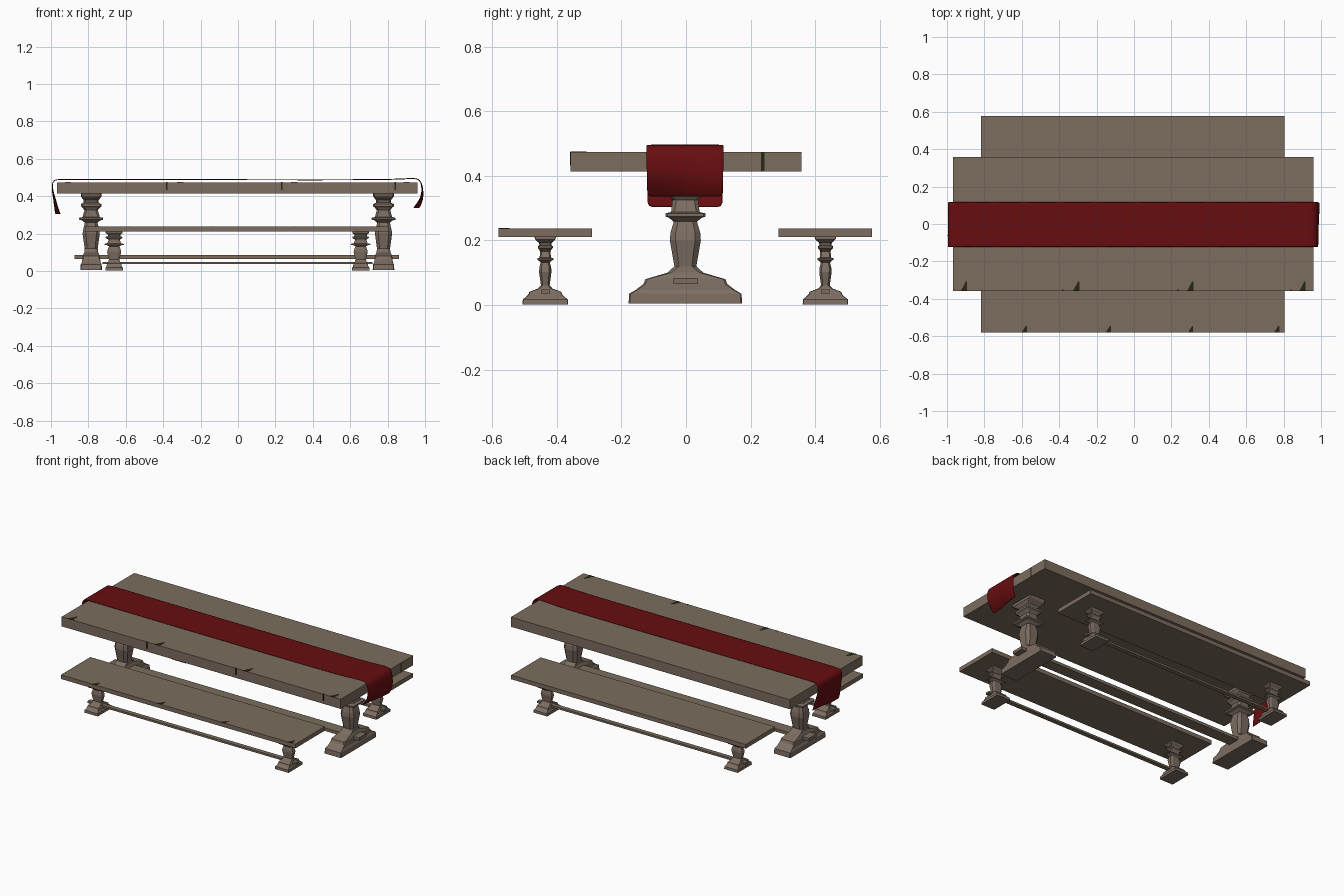
import bpy, bmesh, math

if "Cube" in bpy.data.objects:
    bpy.data.objects.remove(bpy.data.objects["Cube"])


def material(name, rgb):
    m = bpy.data.materials.new(name)
    m.diffuse_color = (*rgb, 1)
    m.use_nodes = True
    m.node_tree.nodes["Principled BSDF"].inputs["Base Color"].default_value = m.diffuse_color
    return m


WOOD = material("weathered_wood", (0.20, 0.152, 0.112))
LEG_WOOD = material("turned_leg_wood", (0.205, 0.155, 0.122))
RED = material("deep_red_cloth", (0.135, 0.004, 0.005))
DARK = material("dark_crack", (0.022, 0.022, 0.008))


def finish(bm, name, mat):
    bmesh.ops.recalc_face_normals(bm, faces=bm.faces)
    me = bpy.data.meshes.new(name)
    bm.to_mesh(me)
    bm.free()
    me.materials.append(mat)
    ob = bpy.data.objects.new(name, me)
    bpy.context.collection.objects.link(ob)
    return ob


def box(name, x0, x1, y0, y1, z0, z1, mat):
    bm = bmesh.new()
    bmesh.ops.create_cube(bm, size=1)
    for v in bm.verts:
        v.co.x = x1 if v.co.x > 0 else x0
        v.co.y = y1 if v.co.y > 0 else y0
        v.co.z = z1 if v.co.z > 0 else z0
    return finish(bm, name, mat)


# leg profile: height, half width in x, half width in y, corner chamfer
LEG = [
    (0.004, .058, .176, .004), (0.035, .056, .174, .004),
    (0.046, .050, .155, .006), (0.065, .048, .130, .006),
    (0.080, .046, .124, .006), (0.100, .037, .056, .012),
    (0.120, .035, .034, .014), (0.200, .046, .048, .018),
    (0.225, .042, .046, .016), (0.258, .034, .036, .013),
    (0.270, .048, .050, .006), (0.274, .064, .062, .006),
    (0.284, .064, .062, .006), (0.288, .046, .044, .010),
    (0.325, .036, .040, .012), (0.338, .046, .048, .010),
    (0.345, .055, .058, .008), (0.357, .055, .058, .008),
    (0.365, .040, .046, .010), (0.378, .040, .050, .008),
    (0.398, .055, .078, .006), (0.417, .055, .085, .004),
]


def leg(name, x, y, sx=1, sy=1, sz=1):
    bm = bmesh.new()
    rings = []
    for z, hx, hy, c in LEG:
        pts = [(hx, hy - c), (hx - c, hy), (c - hx, hy), (-hx, hy - c),
               (-hx, c - hy), (c - hx, -hy), (hx - c, -hy), (hx, c - hy)]
        rings.append([bm.verts.new((x + a * sx, y + b * sy, z * sz)) for a, b in pts])
    for lo, hi in zip(rings, rings[1:]):
        for i in range(8):
            j = (i + 1) % 8
            bm.faces.new((lo[i], lo[j], hi[j], hi[i]))
    bm.faces.new(rings[0])
    bm.faces.new(rings[-1])
    return finish(bm, name, LEG_WOOD)


def crack(name, x, y, z, width, length):
    """Thin wedge on a top surface running back from the front edge."""
    bm = bmesh.new()
    pts = [(x - width, y), (x + width * .3, y), (x + width * .3, y + length), (x, y + length)]
    f = bm.faces.new([bm.verts.new((a, b, z - .002)) for a, b in pts])
    ext = bmesh.ops.extrude_face_region(bm, geom=[f])
    for v in ext["geom"]:
        if isinstance(v, bmesh.types.BMVert):
            v.co.z += .003
    finish(bm, name, DARK)


# table
box("table_top", -.968, .96, -.358, .358, .414, .474, WOOD)
box("table_stretcher", -.875, .862, -.038, .036, .065, .084, WOOD)
for side, x in (("left", -.785), ("right", .778)):
    leg(f"table_leg_{side}", x, -.002)

# benches
for side, s in (("front", -1), ("back", 1)):
    y = .434 * s - .002
    box(f"{side}_bench_seat", -.817, .804, y - .145, y + .145, .211, .237, WOOD)
    box(f"{side}_bench_stretcher", -.725, .718, y - .014, y + .014, .036, .048, WOOD)
    for end, x in (("left", -.662), ("right", .656)):
        leg(f"{side}_bench_leg_{end}", x, y, .82, .4, .51)

# cracks on the table and bench fronts
for i, x in enumerate((-.90, -.30, .31, .91)):
    crack(f"table_crack_{i}", x, -.3582, .474, .026, .05)
for i, x in enumerate((-.58, -.13, .31, .77)):
    crack(f"bench_crack_{i}", x, -.5812, .237, .022, .035)
for i, x in enumerate((-.38, .235, .84)):
    box(f"table_edge_crack_{i}", x - .004, x + .004, -.359, -.35, .432, .4745, DARK)
box("table_end_crack", .955, .961, .233, .243, .415, .472, DARK)

# cloth runner: x, z along its length and skew of the hem across its width
PATH = [(-.962, .302, .017), (-.970, .33, .012), (-.980, .38, .007), (-.992, .43, .002),
        (-.994, .462, 0), (-.986, .487, 0), (-.95, .490, 0), (-.80, .489, 0), (-.40, .488, 0),
        (0, .488, 0), (.40, .487, 0), (.80, .488, 0), (.90, .493, 0), (.945, .496, 0),
        (.974, .487, 0), (.984, .455, .002), (.987, .42, .004), (.980, .38, .010),
        (.963, .352, .016), (.952, .335, .018)]
bm = bmesh.new()
rows = []
N = 8
for x, z, skew in PATH:
    row = []
    for k in range(N + 1):
        t = -1 + 2 * k / N
        hang = max(0, .47 - z) / .17
        row.append(bm.verts.new((x + skew * t + .003 * hang * math.sin(5 * t),
                                 -.003 + t * (.121 - .004 * hang), z)))
    rows.append(row)
for a, b in zip(rows, rows[1:]):
    for k in range(N):
        bm.faces.new((a[k], a[k + 1], b[k + 1], b[k]))
runner = finish(bm, "table_runner", RED)
solid = runner.modifiers.new("thickness", "SOLIDIFY")
solid.thickness = .005
solid.offset = 0
sub = runner.modifiers.new("soft_folds", "SUBSURF")
sub.levels = sub.render_levels = 1
for p in runner.data.polygons:
    p.use_smooth = True
